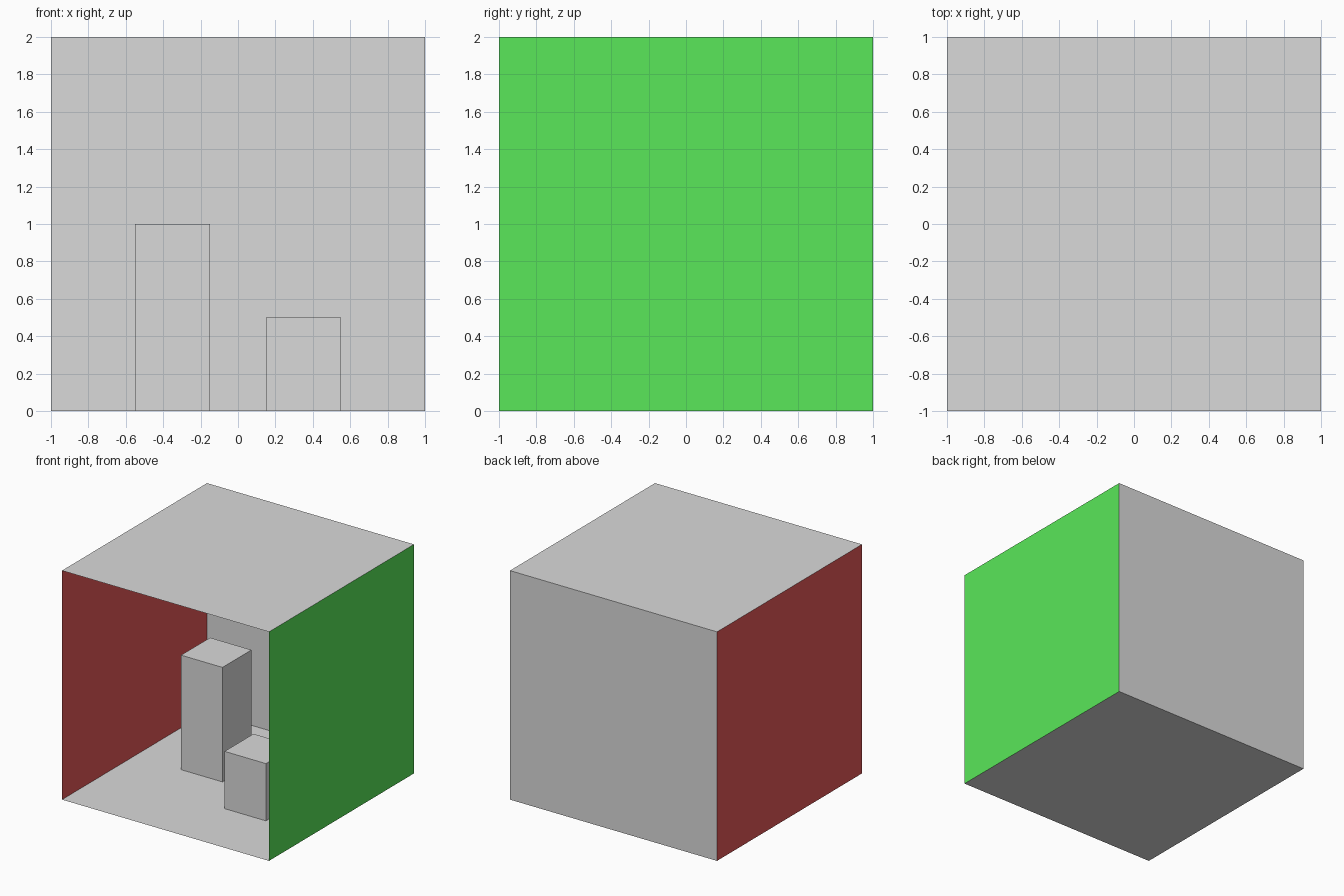
import bpy
import bmesh
from mathutils import Matrix, Vector

default = bpy.data.objects.get("Cube")
if default:
    bpy.data.objects.remove(default, do_unlink=True)


def material(name, rgb):
    mat = bpy.data.materials.new(name)
    mat.use_nodes = True
    colour = (*rgb, 1)
    mat.diffuse_color = colour
    bsdf = next(n for n in mat.node_tree.nodes if n.type == 'BSDF_PRINCIPLED')
    bsdf.inputs["Base Color"].default_value = colour
    return mat


grey = material("light grey", (0.7, 0.7, 0.7))
red = material("red", (0.8, 0.1, 0.1))
green = material("green", (0.1, 0.8, 0.1))


def add_object(name, bm, mat):
    mesh = bpy.data.meshes.new(name)
    bm.to_mesh(mesh)
    bm.free()
    mesh.materials.append(mat)
    obj = bpy.data.objects.new(name, mesh)
    bpy.context.collection.objects.link(obj)


def panel(name, centre, normal, mat):
    """Square sheet, two units wide, facing along normal."""
    turn = Vector(normal).to_track_quat('Z', 'Y').to_matrix().to_4x4()
    bm = bmesh.new()
    bmesh.ops.create_grid(bm, x_segments=1, y_segments=1, size=1,
                          matrix=Matrix.Translation(centre) @ turn)
    add_object(name, bm, mat)


def block(name, x, y, width, height):
    """Square block standing on the floor, open underneath."""
    bm = bmesh.new()
    bmesh.ops.create_cube(bm, size=1,
                          matrix=Matrix.Translation((x, y, height / 2))
                          @ Matrix.Diagonal((width, width, height, 1)))
    bm.normal_update()
    under = [f for f in bm.faces if f.normal.z < -0.5]
    bmesh.ops.delete(bm, geom=under, context='FACES')
    add_object(name, bm, grey)


# Room shell, open at the front, facing inwards
panel("floor", (0, 0, 0), (0, 0, 1), grey)
panel("ceiling", (0, 0, 2), (0, 0, -1), grey)
panel("back_wall", (0, 1, 1), (0, -1, 0), grey)
panel("right_wall", (-1, 0, 1), (1, 0, 0), red)
panel("left_wall", (1, 0, 1), (-1, 0, 0), green)

# Blocks inside the room
block("tall_block", -0.35, 0.2, 0.4, 1.0)
block("short_block", 0.35, -0.2, 0.4, 0.5)
